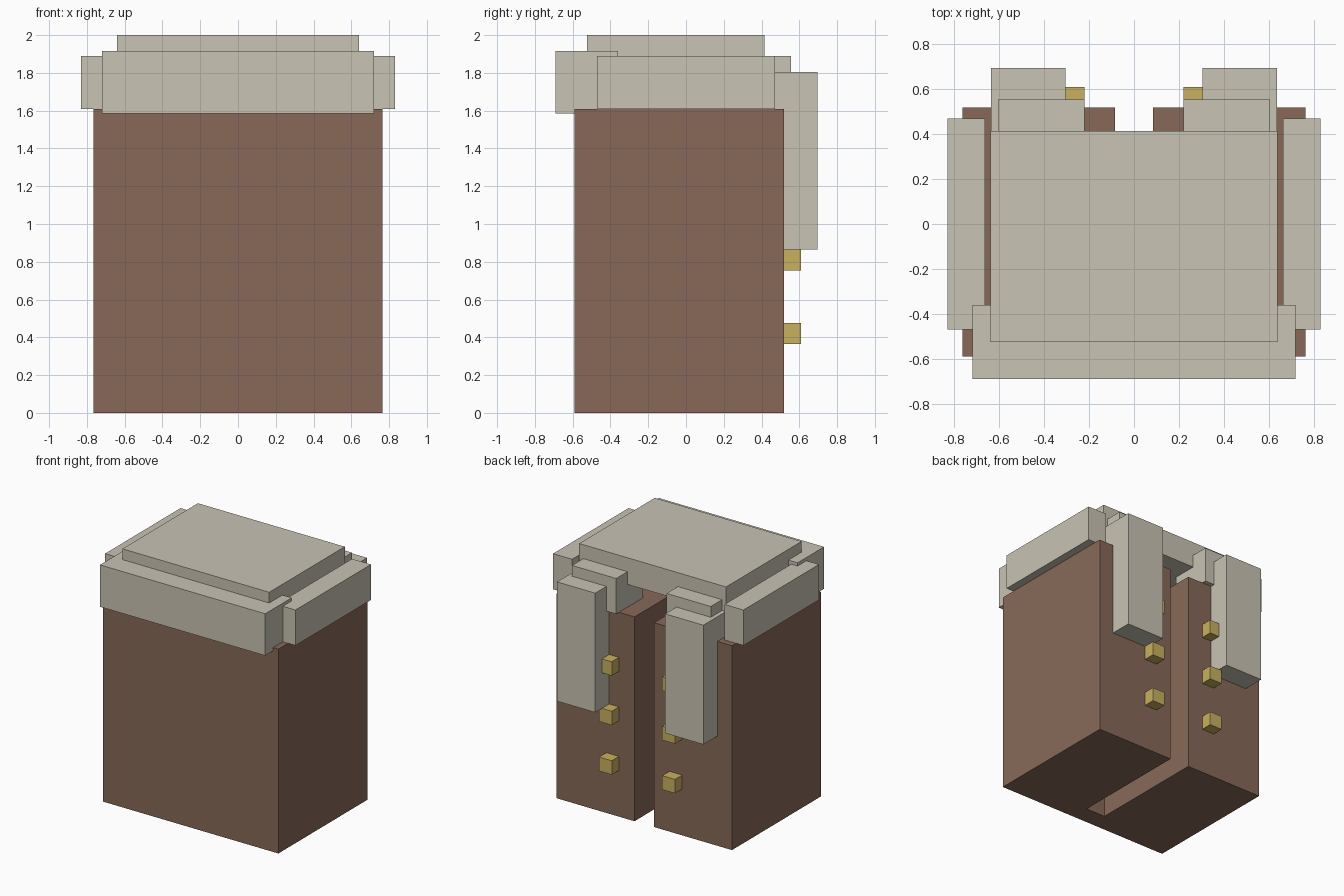
import bpy
import bmesh

cube = bpy.data.objects.get("Cube")
if cube:
    bpy.data.objects.remove(cube, do_unlink=True)


def material(name, rgb):
    mat = bpy.data.materials.new(name)
    mat.use_nodes = True
    mat.diffuse_color = (*rgb, 1)
    mat.node_tree.nodes["Principled BSDF"].inputs["Base Color"].default_value = (*rgb, 1)
    return mat


brown = material("brown cloth", (0.242, 0.141, 0.098))
fur = material("pale fur", (0.584, 0.546, 0.456))
gold = material("gold", (0.578, 0.434, 0.117))


def prism(name, outline, bottom, top, mat):
    """Extrude an xy outline upward between two heights."""
    bm = bmesh.new()
    face = bm.faces.new([bm.verts.new((x, y, bottom)) for x, y in outline])
    result = bmesh.ops.extrude_face_region(bm, geom=[face])
    verts = [v for v in result["geom"] if isinstance(v, bmesh.types.BMVert)]
    bmesh.ops.translate(bm, verts=verts, vec=(0, 0, top - bottom))
    bmesh.ops.recalc_face_normals(bm, faces=bm.faces)
    mesh = bpy.data.meshes.new(name)
    bm.to_mesh(mesh)
    bm.free()
    mesh.materials.append(mat)
    obj = bpy.data.objects.new(name, mesh)
    bpy.context.collection.objects.link(obj)
    return obj


def box(name, xs, ys, zs, mat):
    (x0, x1), (y0, y1) = xs, ys
    return prism(name, [(x0, y0), (x1, y0), (x1, y1), (x0, y1)], *zs, mat)


# Coat body with a full-height slot open at the back
half = [(0.765, -0.59), (0.765, 0.52), (0.085, 0.52), (0.085, -0.44)]
prism("coat_body", half + [(-x, y) for x, y in reversed(half)], 0, 1.61, brown)

# Fur cap and front collar
box("top_plate", (-0.64, 0.64), (-0.525, 0.415), (1.79, 2.0), fur)
box("front_collar", (-0.72, 0.72), (-0.69, -0.36), (1.585, 1.915), fur)

# Paired collar pieces, hanging lapels and buttons
for side, s in (("left", 1), ("right", -1)):
    def pair(name, inner, outer, ys, zs, mat):
        box(f"{side}_{name}", sorted((s * inner, s * outer)), ys, zs, mat)

    pair("side_collar", 0.665, 0.83, (-0.47, 0.47), (1.61, 1.89), fur)
    pair("back_collar", 0.22, 0.605, (0.22, 0.555), (1.61, 1.89), fur)
    pair("lapel", 0.305, 0.638, (0.36, 0.695), (0.865, 1.805), fur)
    for i in range(3):
        z = 0.365 + 0.39 * i
        pair(f"button_{i + 1}", 0.22, 0.33, (0.5, 0.61), (z, z + 0.11), gold)
